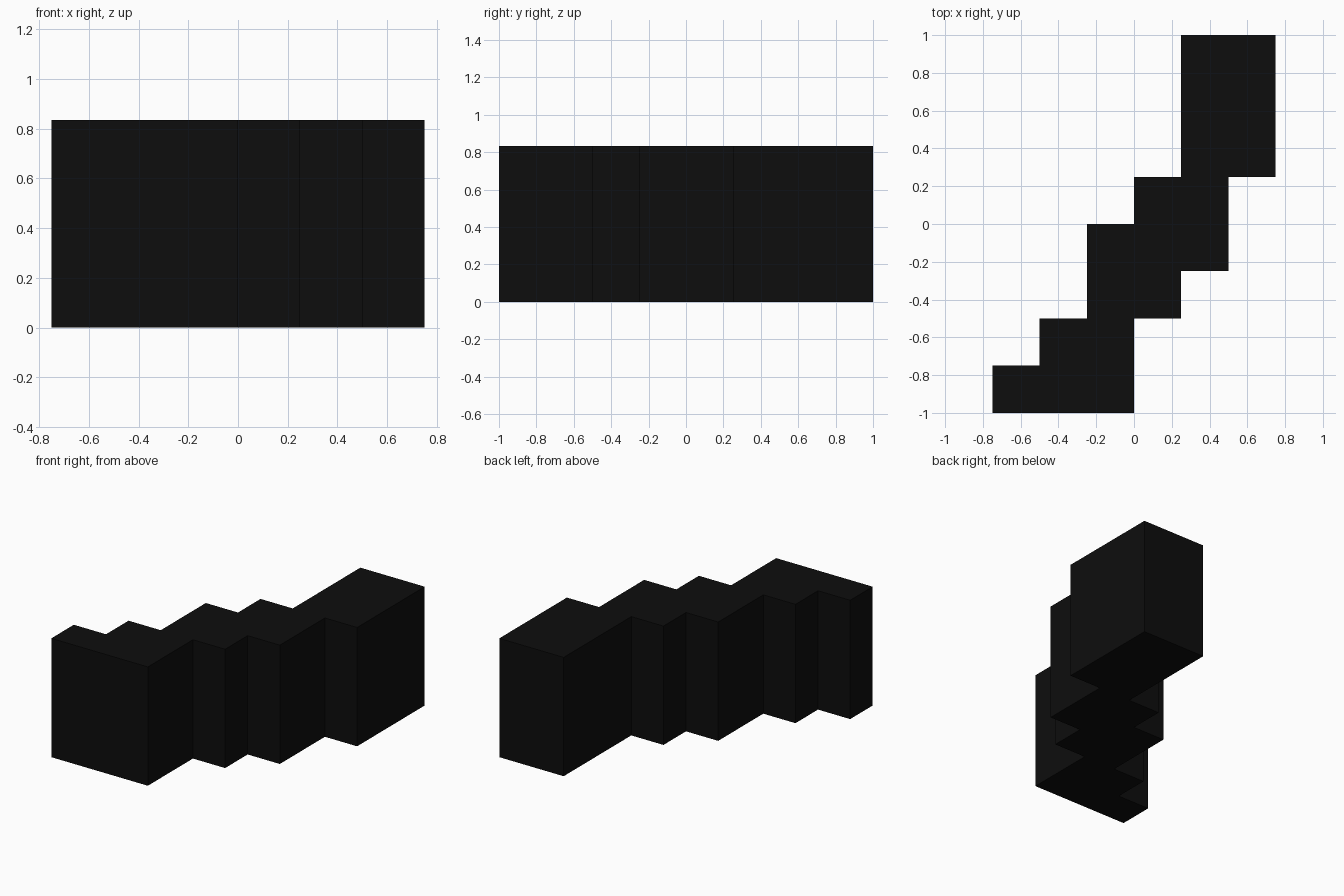
import bpy
import bmesh

HEIGHT = 0.834
STEP = 0.25

cube = bpy.data.objects.get("Cube")
if cube:
    bpy.data.objects.remove(cube, do_unlink=True)

# One near-black material
black = bpy.data.materials.new("matte_black")
black.use_nodes = True
color = (0.004, 0.004, 0.004, 1)
black.diffuse_color = color
shader = next(n for n in black.node_tree.nodes if n.type == 'BSDF_PRINCIPLED')
shader.inputs["Base Color"].default_value = color

# Stepped plan outline in quarter-unit steps, counter-clockwise
outline = [(-3, -4), (0, -4), (0, -2), (1, -2), (1, -1), (2, -1), (2, 1),
           (3, 1), (3, 4), (1, 4), (1, 1), (0, 1), (0, 0), (-1, 0),
           (-1, -2), (-2, -2), (-2, -3), (-3, -3)]

# Extrude the outline into a solid block
bm = bmesh.new()
base = bm.faces.new([bm.verts.new((x * STEP, y * STEP, 0)) for x, y in outline])
top = bmesh.ops.extrude_face_region(bm, geom=[base], use_keep_orig=True)
bmesh.ops.translate(bm, vec=(0, 0, HEIGHT),
                    verts=[v for v in top["geom"] if isinstance(v, bmesh.types.BMVert)])
bmesh.ops.recalc_face_normals(bm, faces=bm.faces)

mesh = bpy.data.meshes.new("stepped_block")
bm.to_mesh(mesh)
bm.free()
mesh.materials.append(black)
block = bpy.data.objects.new("stepped_block", mesh)
bpy.context.collection.objects.link(block)
